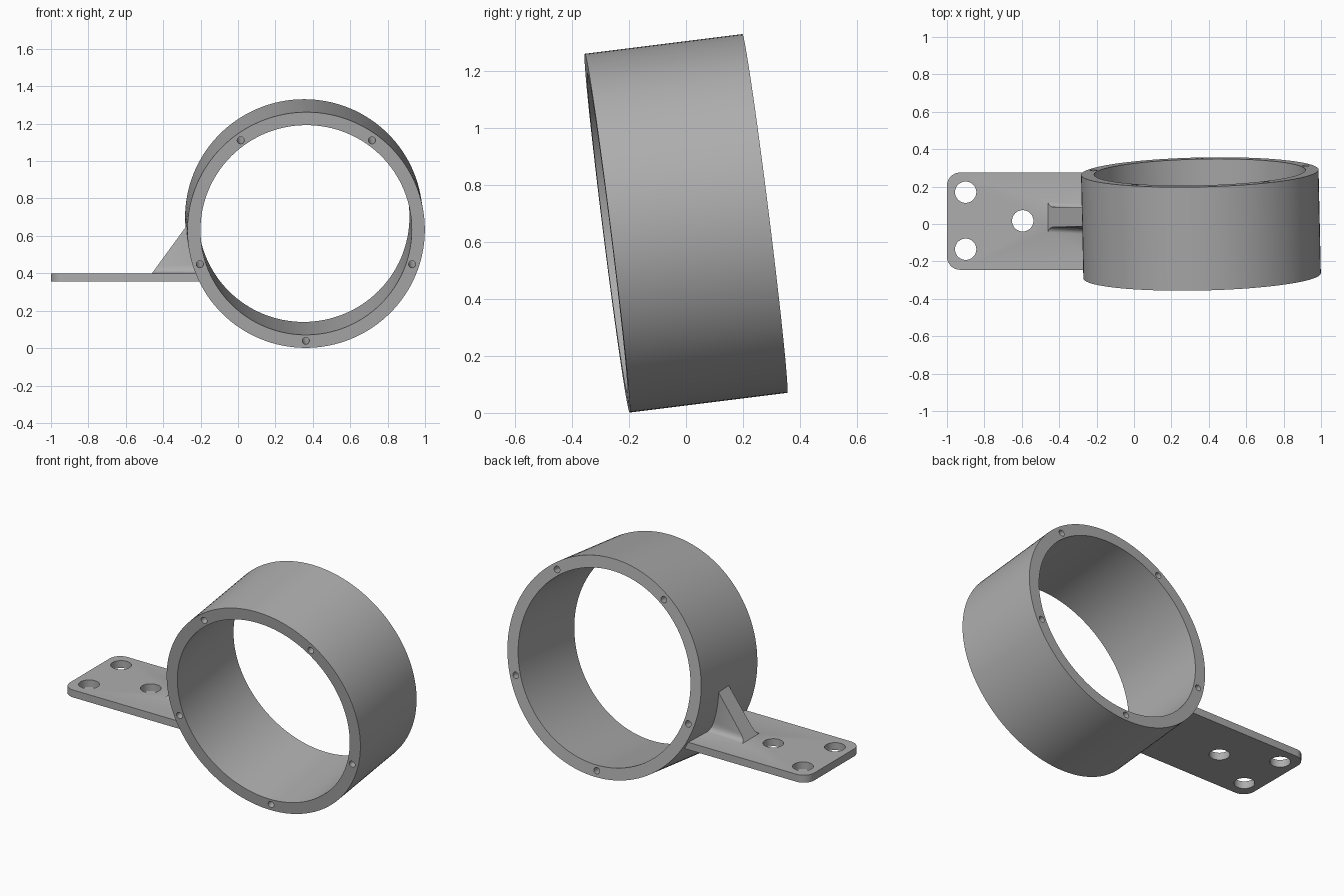
import bpy, bmesh, math
from mathutils import Matrix, Vector

if "Cube" in bpy.data.objects:
    bpy.data.objects.remove(bpy.data.objects["Cube"])

grey = bpy.data.materials.new("plain_grey")
grey.use_nodes = True
color = (0.42, 0.42, 0.42, 1)
grey.diffuse_color = color
grey.node_tree.nodes["Principled BSDF"].inputs["Base Color"].default_value = color

# Ring frame: tilted axis, with the local x axis pointing at the lowest rim hole
center = Vector((0.358, 0, 0.666))
axis = Vector((-0.022, 0.992, 0.124)).normalized()
down = Vector((0, 0, -1))
down = (down - axis * down.dot(axis)).normalized()
side = axis.cross(down)
frame = Matrix.Translation(center) @ Matrix((down, side, axis)).transposed().to_4x4()
OUTER, INNER, LENGTH = 0.635, 0.565, 0.558


def make_object(name, bm):
    bmesh.ops.recalc_face_normals(bm, faces=bm.faces)
    mesh = bpy.data.meshes.new(name)
    bm.to_mesh(mesh)
    bm.free()
    mesh.materials.append(grey)
    obj = bpy.data.objects.new(name, mesh)
    bpy.context.collection.objects.link(obj)
    return obj


def add_cylinder(bm, radius, depth, matrix, segments):
    bmesh.ops.create_cone(bm, cap_ends=True, segments=segments, radius1=radius,
                          radius2=radius, depth=depth, matrix=matrix)


def combine(target, tool, operation):
    mod = target.modifiers.new(operation, "BOOLEAN")
    mod.operation = operation
    mod.solver = "EXACT"
    mod.object = tool
    bpy.context.view_layer.objects.active = target
    bpy.ops.object.modifier_apply(modifier=mod.name)
    bpy.data.objects.remove(tool)


# Solid drum that becomes the ring
bm = bmesh.new()
add_cylinder(bm, OUTER, LENGTH, frame, 128)
bracket = make_object("ring_bracket", bm)

# Mounting plate with rounded outer corners
bm = bmesh.new()
x0, x1, y0, y1, z0, z1 = -1, -0.12, -0.245, 0.275, 0.355, 0.4
bmesh.ops.create_cube(bm, size=1, matrix=Matrix.Translation(
    ((x0 + x1) / 2, (y0 + y1) / 2, (z0 + z1) / 2))
    @ Matrix.Diagonal((x1 - x0, y1 - y0, z1 - z0, 1)))
corners = [e for e in bm.edges if all(v.co.x < -0.9 for v in e.verts)
           and abs(e.verts[0].co.z - e.verts[1].co.z) > 0.01]
bmesh.ops.bevel(bm, geom=corners, offset=0.07, segments=8, profile=0.5, affect="EDGES")
plate = make_object("mounting_plate", bm)

# Gusset lofted from level sections, flared at the foot: height, half width
bm = bmesh.new()
loops = []
for z, half in ((0.39, 0.08), (0.4, 0.08), (0.408, 0.065), (0.42, 0.057),
                (0.437, 0.053), (0.66, 0.05)):
    x = -0.46 + max(z - 0.4, 0) * 0.73
    loops.append([bm.verts.new(p) for p in (
        (x, 0.037 - half, z), (-0.15, 0.02 - half, z),
        (-0.15, 0.02 + half, z), (x, 0.037 + half, z))])
for a, b in zip(loops, loops[1:]):
    for i in range(4):
        j = (i + 1) % 4
        bm.faces.new((a[i], a[j], b[j], b[i]))
bm.faces.new(loops[0])
bm.faces.new(loops[-1])
gusset = make_object("gusset", bm)

combine(bracket, plate, "UNION")
combine(bracket, gusset, "UNION")

# Main bore
bm = bmesh.new()
add_cylinder(bm, INNER, LENGTH * 2, frame, 128)
combine(bracket, make_object("bore_cutter", bm), "DIFFERENCE")

# Rim holes and plate holes
bm = bmesh.new()
for i in range(5):
    turn = Matrix.Rotation(math.tau * i / 5, 4, "Z")
    add_cylinder(bm, 0.019, LENGTH * 1.2, frame @ turn @ Matrix.Translation((0.597, 0, 0)), 20)
for x, y in ((-0.9, 0.17), (-0.9, -0.135), (-0.595, 0.017)):
    add_cylinder(bm, 0.057, 0.3, Matrix.Translation((x, y, 0.38)), 40)
combine(bracket, make_object("hole_cutter", bm), "DIFFERENCE")

# Smooth curved walls, keep the rims crisp
bpy.ops.object.select_all(action="DESELECT")
bracket.select_set(True)
bpy.context.view_layer.objects.active = bracket
bpy.ops.object.shade_smooth_by_angle(angle=math.radians(30))
